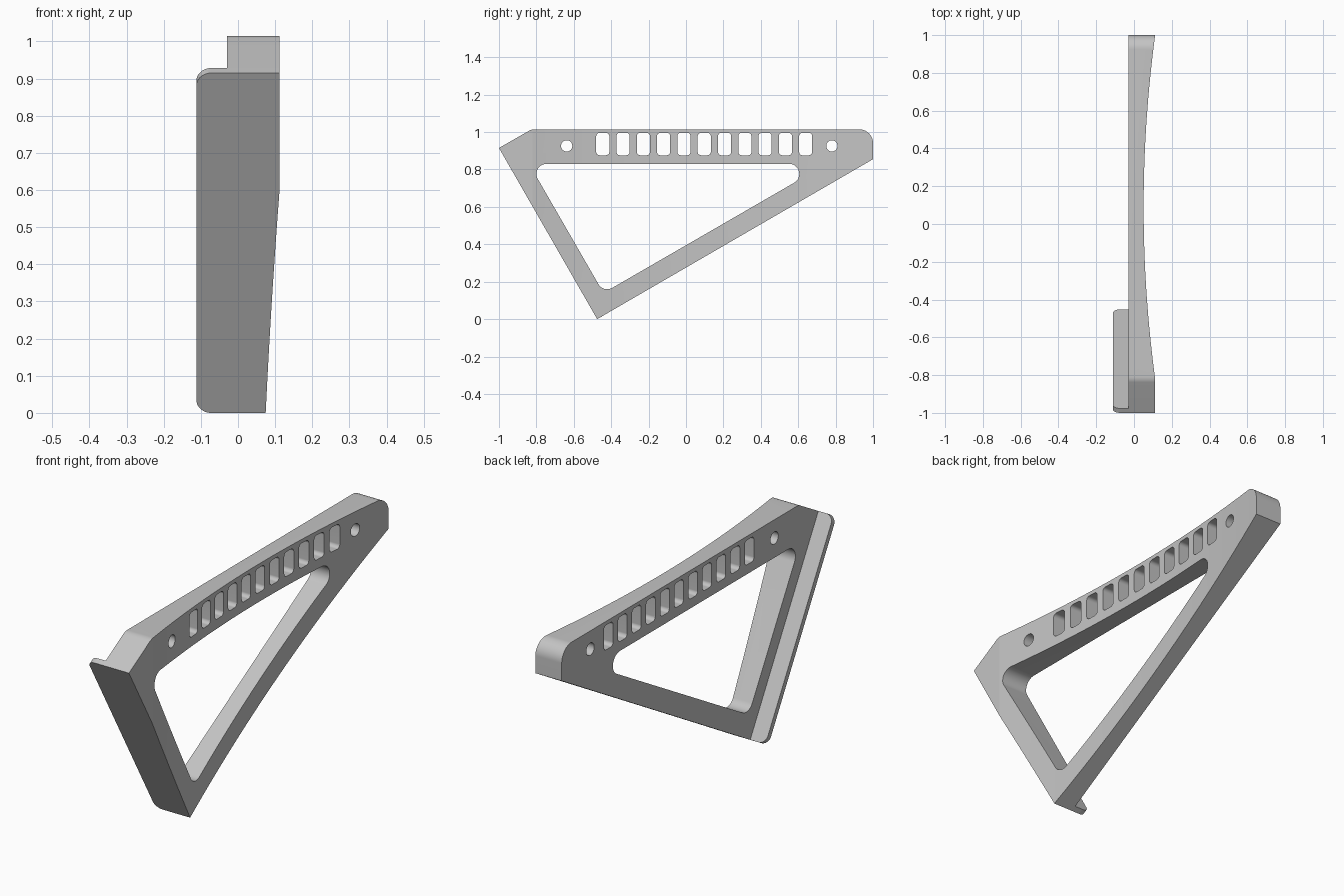
import bpy, bmesh, math
from mathutils import Vector

if "Cube" in bpy.data.objects:
    bpy.data.objects.remove(bpy.data.objects["Cube"])

grey = bpy.data.materials.new("plain grey")
grey.use_nodes = True
colour = (0.55, 0.55, 0.55, 1)
grey.diffuse_color = colour
grey.node_tree.nodes["Principled BSDF"].inputs["Base Color"].default_value = colour


def fillet(corners):
    """Closed 2D outline from (a, b, radius) corners, rounded with short arcs."""
    out = []
    for i, (a, b, r) in enumerate(corners):
        p = Vector((a, b))
        if r == 0:
            out.append(p)
            continue
        d0 = (Vector(corners[i - 1][:2]) - p).normalized()
        d1 = (Vector(corners[(i + 1) % len(corners)][:2]) - p).normalized()
        half = d0.angle(d1) / 2
        centre = p + (d0 + d1).normalized() * r / math.sin(half)
        start = p + d0 * r / math.tan(half) - centre
        end = p + d1 * r / math.tan(half) - centre
        turn = math.atan2(start.x * end.y - start.y * end.x, start.dot(end))
        steps = math.ceil(abs(turn) / math.radians(5))
        for k in range(steps + 1):
            t = turn * k / steps
            out.append(centre + Vector((start.x * math.cos(t) - start.y * math.sin(t),
                                        start.x * math.sin(t) + start.y * math.cos(t))))
    return out


def prisms(name, loops, place, depth):
    """Extrude each closed 2D loop, placed in space, along the depth vector."""
    bm = bmesh.new()
    for loop in loops:
        face = bm.faces.new([bm.verts.new(place(*p)) for p in loop])
        ext = bmesh.ops.extrude_face_region(bm, geom=[face], use_keep_orig=True)
        moved = [v for v in ext["geom"] if isinstance(v, bmesh.types.BMVert)]
        bmesh.ops.translate(bm, verts=moved, vec=depth)
    bmesh.ops.recalc_face_normals(bm, faces=bm.faces[:])
    mesh = bpy.data.meshes.new(name)
    bm.to_mesh(mesh)
    bm.free()
    mesh.materials.append(grey)
    obj = bpy.data.objects.new(name, mesh)
    bpy.context.collection.objects.link(obj)
    return obj


def select(obj):
    bpy.ops.object.select_all(action='DESELECT')
    obj.select_set(True)
    bpy.context.view_layer.objects.active = obj


def cut(obj, tool, operation):
    select(obj)
    mod = obj.modifiers.new("cut", 'BOOLEAN')
    mod.operation = operation
    mod.solver = 'EXACT'
    mod.object = tool
    bpy.ops.object.modifier_apply(modifier=mod.name)
    bpy.data.objects.remove(tool)


def side(y, z):
    return Vector((-0.03, y, z))


def side_outer(y, z):
    return Vector((-0.2, y, z))


# Triangular bracket plate
outline = fillet([(-1, 0.915, 0), (-0.475, 0, 0), (1, 0.855, 0),
                  (1, 1.015, 0.075), (-0.825, 1.015, 0.06)])
plate = prisms("bracket_plate", [outline], side, Vector((0.3, 0, 0)))

# Hollowed face: the plate is thinnest near the middle of its length
mid, reach, n = 0.09, 0.91, 48
hollow = []
for k in range(n + 1):
    t = 2 * k / n - 1
    hollow.append((0.051 + 0.061 * t * t, mid + reach * t))
section = [(-0.03, -1.2), (0.112, -1.2)] + hollow + [(0.112, 1.2), (-0.03, 1.2)]
block = prisms("thickness_cutter", [section],
               lambda x, y: Vector((x, y, -0.2)), Vector((0, 0, 1.5)))
cut(plate, block, 'INTERSECT')

# Openings: large triangle, row of slots, two round holes
openings = [fillet([(-0.839, 0.83, 0.054), (-0.441, 0.14, 0.054), (0.753, 0.83, 0.054)])]
w, low, high, r = 0.035, 0.876, 0.996, 0.018
for i in range(11):
    y = -0.445 + 0.1085 * i
    openings.append(fillet([(y - w, low, r), (y + w, low, r),
                            (y + w, high, r), (y - w, high, r)]))
for y in (-0.638, 0.78):
    openings.append([(y + 0.03 * math.cos(a), 0.926 + 0.03 * math.sin(a))
                     for a in (math.tau * k / 72 for k in range(72))])
cut(plate, prisms("opening_cutter", openings, side_outer, Vector((0.6, 0, 0))), 'DIFFERENCE')

# Thin side flange along the sloping front edge, outer corners rounded
foot = Vector((0, -0.475, 0))
edge = Vector((0, -1, 0.915)) - foot
length = edge.length
edge.normalize()
inward = Vector((0, edge.z, -edge.y))
rim = fillet([(-0.03, 0, 0), (-0.03, length, 0), (-0.112, length, 0.04), (-0.112, 0, 0.04)])
flange = prisms("front_flange", [rim],
                lambda x, s: foot + edge * s + Vector((x, 0, 0)), inward * 0.027)

for obj in (plate, flange):
    select(obj)
    bpy.ops.object.shade_smooth_by_angle(angle=math.radians(6.5))
